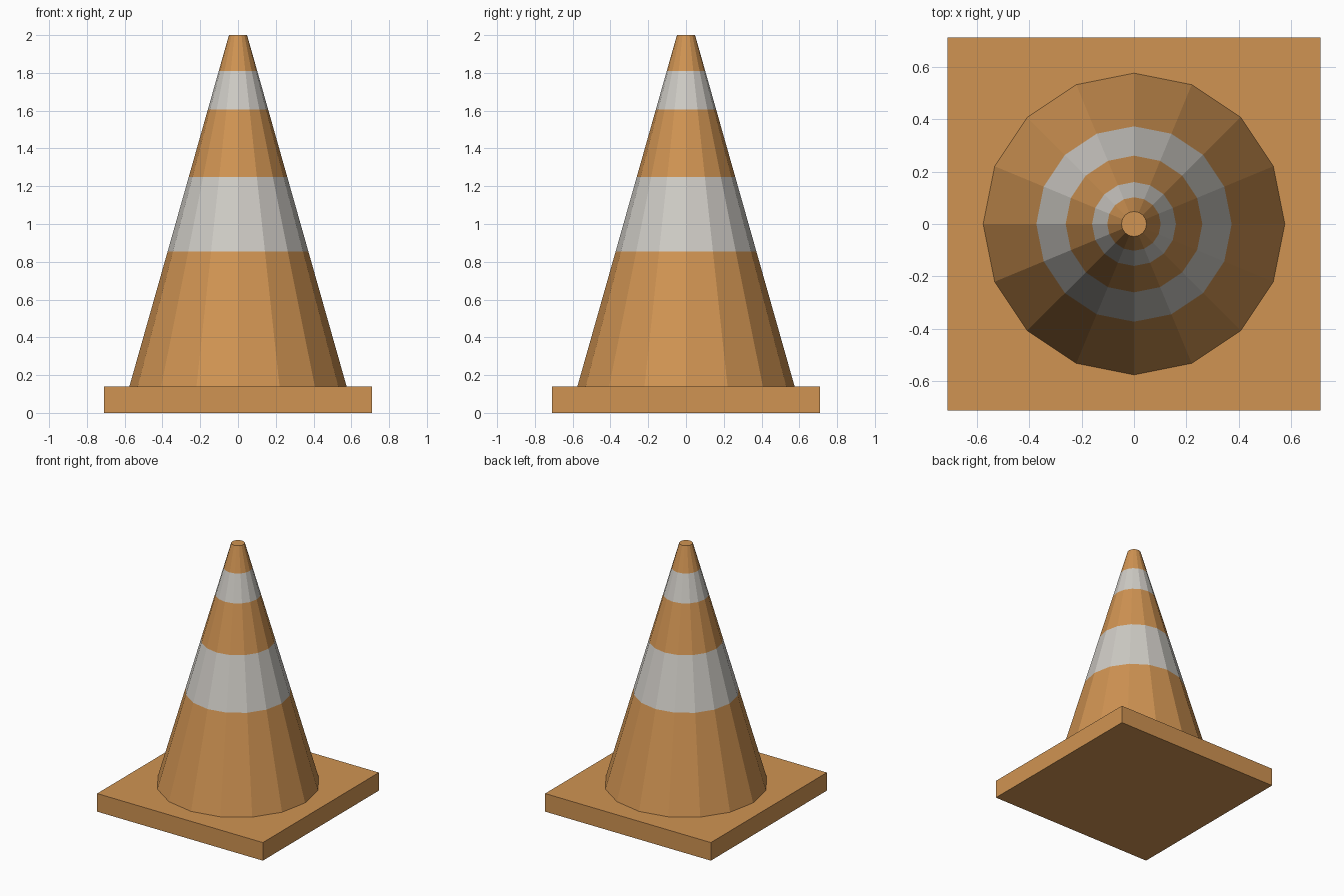
import bpy
import bmesh
import math

if "Cube" in bpy.data.objects:
    bpy.data.objects.remove(bpy.data.objects["Cube"])


def material(name, rgb):
    m = bpy.data.materials.new(name)
    m.diffuse_color = (*rgb, 1.0)
    m.use_nodes = True
    m.node_tree.nodes["Principled BSDF"].inputs["Base Color"].default_value = m.diffuse_color
    return m


orange = material("orange", (0.63, 0.295, 0.085))
white = material("off_white", (0.62, 0.60, 0.56))


def finish(name, bm, mats):
    bmesh.ops.recalc_face_normals(bm, faces=bm.faces)
    mesh = bpy.data.meshes.new(name)
    bm.to_mesh(mesh)
    bm.free()
    for m in mats:
        mesh.materials.append(m)
    ob = bpy.data.objects.new(name, mesh)
    bpy.context.collection.objects.link(ob)
    return ob


# Square base slab
SIDE, BASE_TOP = 1.42, 0.14
bm = bmesh.new()
bmesh.ops.create_cube(bm, size=1.0)
for v in bm.verts:
    v.co = (v.co.x * SIDE, v.co.y * SIDE, (v.co.z + 0.5) * BASE_TOP)
finish("base", bm, [orange])

# Sixteen-sided cone, cut into alternating orange and white bands
SIDES, R_BOTTOM, R_TOP, TOP = 16, 0.575, 0.048, 2.0
heights = [BASE_TOP, 0.855, 1.25, 1.605, 1.81, TOP]
bm = bmesh.new()
rings = []
for z in heights:
    r = R_BOTTOM + (R_TOP - R_BOTTOM) * (z - BASE_TOP) / (TOP - BASE_TOP)
    rings.append([bm.verts.new((r * math.cos(a), r * math.sin(a), z))
                  for a in (math.tau * i / SIDES for i in range(SIDES))])
for band, (low, high) in enumerate(zip(rings, rings[1:])):
    for i in range(SIDES):
        j = (i + 1) % SIDES
        face = bm.faces.new((low[i], low[j], high[j], high[i]))
        face.material_index = band % 2
bm.faces.new(rings[-1])
bm.faces.new(rings[0][::-1])
finish("cone", bm, [orange, white])
